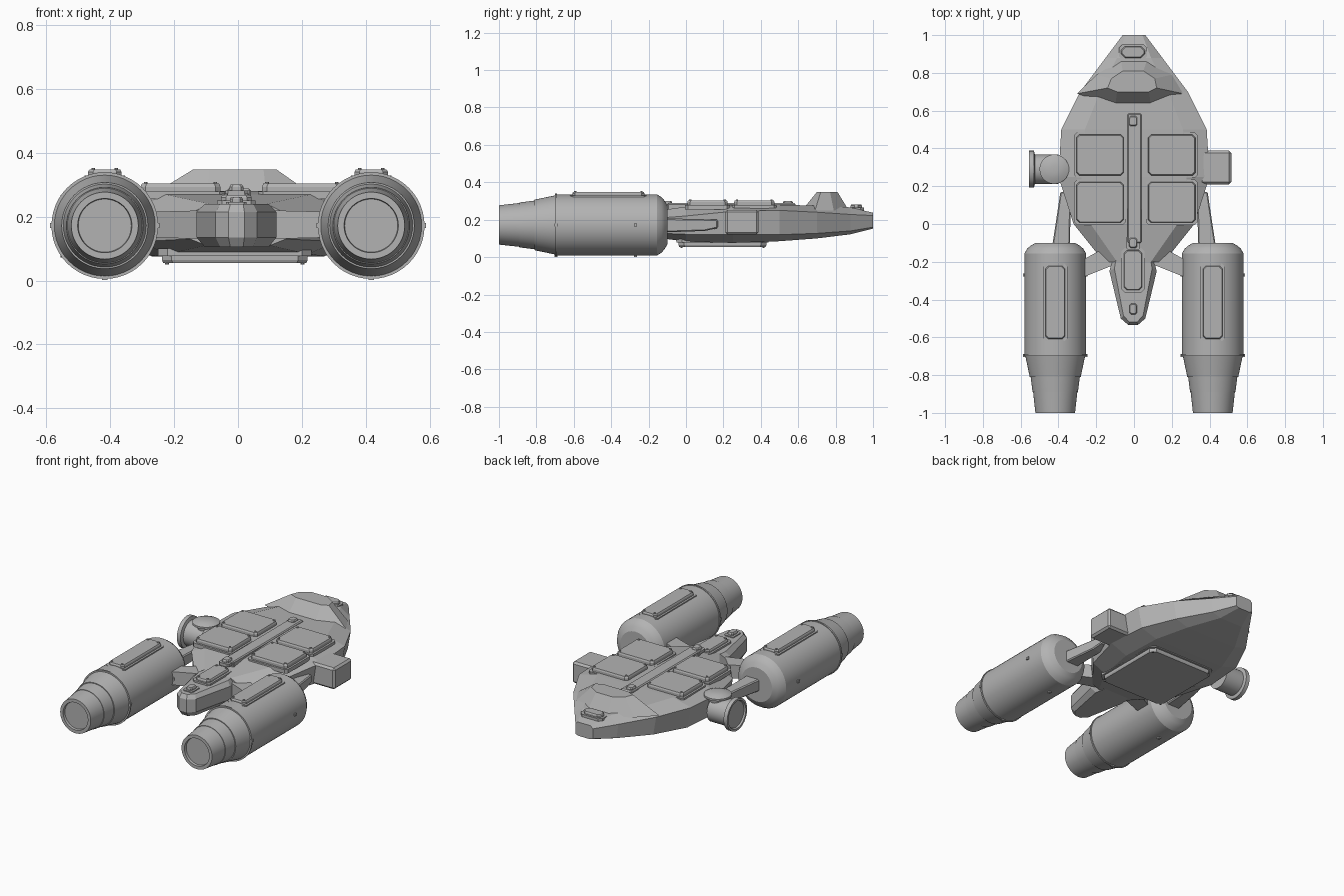
import bpy, bmesh, math
from mathutils import Vector

if "Cube" in bpy.data.objects:
    bpy.data.objects.remove(bpy.data.objects["Cube"], do_unlink=True)

grey = bpy.data.materials.new("hull grey")
grey.use_nodes = True
grey.diffuse_color = (0.45, 0.45, 0.45, 1)
grey.node_tree.nodes["Principled BSDF"].inputs["Base Color"].default_value = (0.45, 0.45, 0.45, 1)


def finish(name, bm, smooth=False, bevel=0):
    bmesh.ops.recalc_face_normals(bm, faces=bm.faces)
    mesh = bpy.data.meshes.new(name)
    bm.to_mesh(mesh)
    bm.free()
    mesh.materials.append(grey)
    ob = bpy.data.objects.new(name, mesh)
    bpy.context.collection.objects.link(ob)
    if bevel:
        mod = ob.modifiers.new("edge", "BEVEL")
        mod.width, mod.segments, mod.limit_method = bevel, 1, "ANGLE"
    if smooth:
        bpy.ops.object.select_all(action="DESELECT")
        ob.select_set(True)
        bpy.context.view_layer.objects.active = ob
        bpy.ops.object.shade_smooth_by_angle(angle=math.radians(25))
    return ob


def add_loft(bm, rings):
    """Bridge rings of equal point count and cap both ends."""
    rows = [[bm.verts.new(p) for p in ring] for ring in rings]
    n = len(rows[0])
    for a, b in zip(rows, rows[1:]):
        for i in range(n):
            j = (i + 1) % n
            bm.faces.new((a[i], a[j], b[j], b[i]))
    bm.faces.new(rows[0])
    bm.faces.new(rows[-1])


def loft(name, rings, smooth=False, bevel=0):
    bm = bmesh.new()
    add_loft(bm, rings)
    return finish(name, bm, smooth, bevel)


def lathe(name, profile, centre, axis, sides=48):
    """Revolve (distance along axis, radius) pairs."""
    c, d = Vector(centre), Vector(axis)
    u = d.orthogonal().normalized()
    v = d.cross(u)
    angles = [math.tau * i / sides for i in range(sides)]
    return loft(name, [[c + d * t + (u * math.cos(a) + v * math.sin(a)) * r for a in angles]
                       for t, r in profile], smooth=True)


def outline(cx, cy, hx, hy, z, cut):
    """Rectangle with chamfered corners."""
    pts = [(hx - cut, -hy), (hx, -hy + cut), (hx, hy - cut), (hx - cut, hy),
           (-hx + cut, hy), (-hx, hy - cut), (-hx, -hy + cut), (-hx + cut, -hy)]
    return [(cx + x, cy + y, z) for x, y in pts]


def panel(name, cx, cy, hx, hy, z0, z1, rivets=False, cut=0.015):
    """Stepped cover plate with optional corner rivets; z1 may lie below z0."""
    mid = (z0 + z1) / 2
    e = 0.012
    bm = bmesh.new()
    add_loft(bm, [outline(cx, cy, hx, hy, z0, cut), outline(cx, cy, hx, hy, mid, cut),
                  outline(cx, cy, hx - e, hy - e, mid, cut),
                  outline(cx, cy, hx - e, hy - e, z1 - (z1 - mid) * 0.4, cut),
                  outline(cx, cy, hx - e - 0.004, hy - e - 0.004, z1, cut)])
    if rivets:
        top = z1 + math.copysign(0.005, z1 - z0)
        for sx in (-1, 1):
            for sy in (-1, 1):
                x, y = cx + sx * (hx - 0.028), cy + sy * (hy - 0.028)
                add_loft(bm, [outline(x, y, 0.006, 0.006, z, 0.003) for z in (z1, top)])
    return finish(name, bm)


def box(name, lo, hi, bevel=0.0):
    return loft(name, [[(lo[0], lo[1], z), (hi[0], lo[1], z), (hi[0], hi[1], z), (lo[0], hi[1], z)]
                       for z in (lo[2], hi[2])], bevel=bevel)


# Main hull: each station gives y and half width, height of deck, upper edge, lower edge, belly
stations = [
    (1.0, (0.045, 0.237), (0.06, 0.222), (0.06, 0.16), (0.04, 0.152)),
    (0.88, (0.09, 0.266), (0.15, 0.228), (0.14, 0.14), (0.08, 0.122)),
    (0.7, (0.18, 0.275), (0.285, 0.24), (0.265, 0.127), (0.18, 0.1)),
    (0.5, (0.26, 0.28), (0.385, 0.25), (0.36, 0.12), (0.25, 0.085)),
    (0.25, (0.28, 0.28), (0.4, 0.245), (0.38, 0.12), (0.27, 0.076)),
    (0.0, (0.23, 0.27), (0.32, 0.22), (0.31, 0.122), (0.22, 0.083)),
    (-0.2, (0.09, 0.24), (0.16, 0.205), (0.15, 0.13), (0.1, 0.11)),
]
loft("hull", [[(x, y, z) for x, z in half] + [(-x, y, z) for x, z in reversed(half)]
              for y, *half in stations])

# Raised cockpit
base = [(-.1, .62), (.09, .62), (.26, .69), (.2, .79), (.07, .87), (-.07, .87), (-.2, .79), (-.3, .69)]
roof = [(-.09, .7), (.08, .7), (.12, .72), (.11, .77), (.05, .81), (-.06, .81), (-.12, .77), (-.14, .72)]
loft("cockpit", [[(x, y, 0.25) for x, y in base], [(x, y, 0.348) for x, y in roof]])
panel("nose_hatch", -0.005, 0.91, 0.075, 0.042, 0.25, 0.282, cut=0.02)

# Tail boom
tail = [(.08, -.08), (.12, -.25), (.06, -.5), (.02, -.535), (-.03, -.535), (-.07, -.5), (-.13, -.25), (-.09, -.08)]
loft("tail_boom", [[(x * k, y + dy, z) for x, y in tail]
                   for k, dy, z in ((0.8, 0.02, 0.105), (1, 0, 0.135), (1, 0, 0.215), (0.8, 0.015, 0.24))])
panel("tail_hatch", -0.005, -0.245, 0.06, 0.117, 0.235, 0.267, True)
panel("tail_cap", -0.005, -0.45, 0.032, 0.04, 0.23, 0.262, cut=0.008)

# Spine with end caps
box("spine", (-0.035, -0.1, 0.23), (0.04, 0.585, 0.288), 0.006)
for label, y in (("rear", 0.545), ("front", -0.1)):
    panel(label + "_spine_cap", -0.005, y, 0.034, 0.038, 0.265, 0.3, cut=0.008)

# Deck covers and belly cover
for side, x in (("right", -0.18), ("left", 0.2)):
    for end, y in (("front", 0.115), ("rear", 0.365)):
        panel(f"{side}_{end}_deck_cover", x, y, 0.137, 0.12, 0.255, 0.303, True)
panel("belly_cover", -0.01, 0.195, 0.24, 0.247, 0.1, 0.055, True, 0.03)

# Engines, struts and their fittings
engine = [(-0.1, 0.105), (-0.115, 0.13), (-0.13, 0.148), (-0.155, 0.163), (-0.69, 0.163),
          (-0.69, 0.167), (-0.7, 0.167), (-0.7, 0.158), (-0.81, 0.135), (-0.81, 0.13),
          (-0.89, 0.12), (-0.89, 0.117), (-1.0, 0.105), (-1.0, 0.085), (-0.985, 0.083)]
for side, s in (("left", 1), ("right", -1)):
    cx, cz = s * 0.417, 0.172
    lathe(side + "_engine", engine, (cx, 0, cz), (0, 1, 0))
    panel(side + "_engine_cover", cx, -0.415, 0.064, 0.205, 0.31, 0.348, True)
    for y in (-0.27, -0.695):
        for dx, dz in ((1, 0), (-1, 0), (0, -1)):
            px, pz = cx + dx * 0.163, cz + dz * 0.163
            box(side + "_engine_lug", (px - 0.008, y - 0.008, pz - 0.008),
                (px + 0.008, y + 0.008, pz + 0.008))
    # Long strut to the engine's end, short brace to its inner flank
    loft(side + "_strut", [[(s * x0, y, z0), (s * x1, y, z0), (s * x1, y, z1), (s * x0, y, z1)]
                           for y, x0, x1, z0, z1 in ((0.17, 0.36, 0.39, 0.155, 0.2),
                                                     (0.1, 0.335, 0.4, 0.14, 0.203),
                                                     (-0.13, 0.34, 0.435, 0.132, 0.207))], bevel=0.006)
    loft(side + "_brace", [[(s * x, y0, z0), (s * x, y1, z0), (s * x, y1, z1), (s * x, y0, z1)]
                           for x, y0, y1, z0, z1 in ((0.09, -0.21, -0.09, 0.13, 0.22),
                                                     (0.29, -0.29, -0.2, 0.135, 0.215))])

# Side pod on the left
box("side_pod", (0.35, 0.21, 0.12), (0.515, 0.388, 0.253), 0.012)

# Sensor drum and dish on the right
lathe("sensor_drum", [(0, 0.078), (0.125, 0.078), (0.13, 0.098), (0.155, 0.098), (0.155, 0.085),
                      (0.145, 0.08)], (-0.4, 0.29, 0.17), (-1, 0, 0), 32)
lathe("sensor_dish", [(0, 0.05), (0.035, 0.055), (0.04, 0.078), (0.052, 0.078), (0.064, 0.05),
                      (0.068, 0.02)], (-0.422, 0.29, 0.215), (0, 0, 1), 32)
